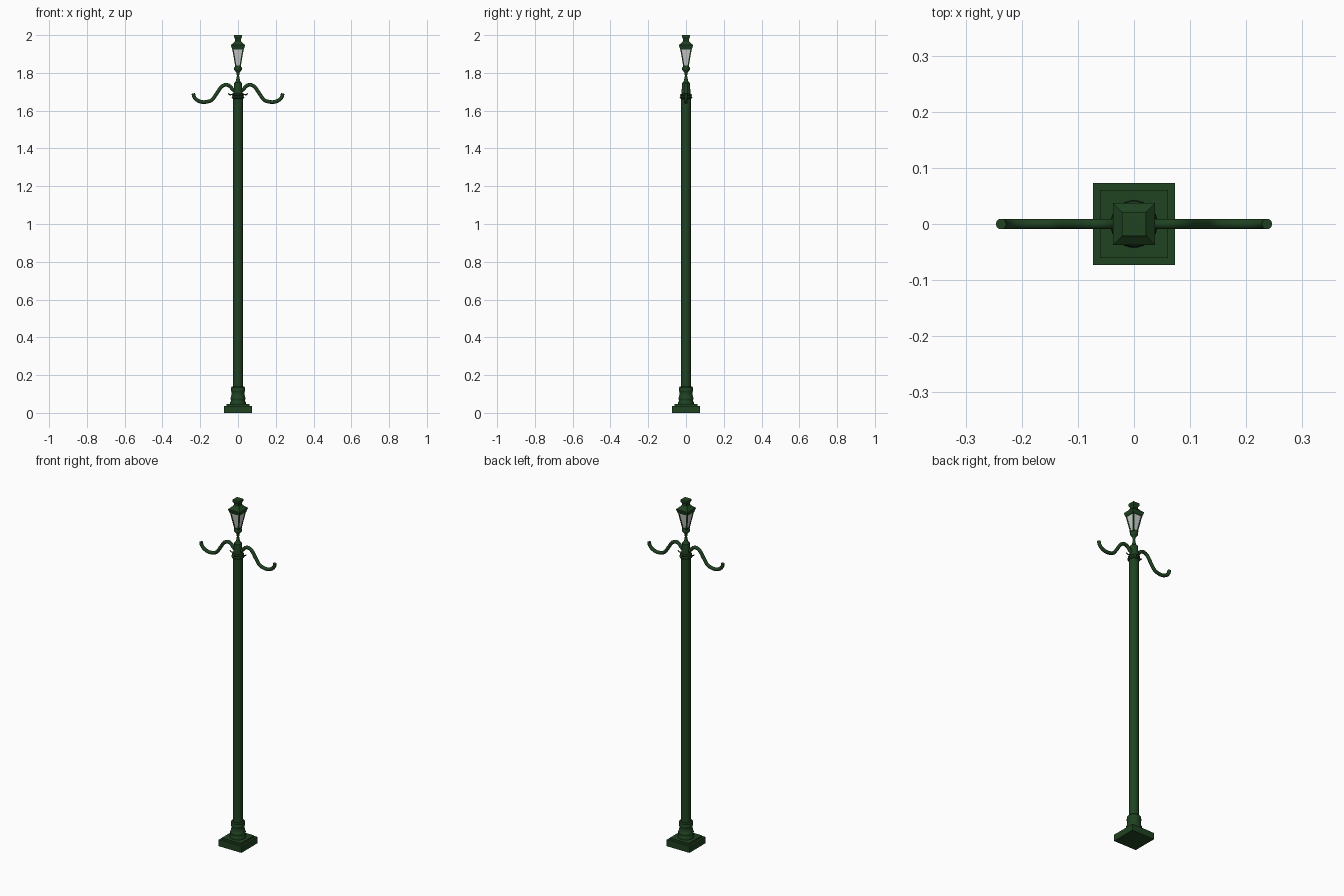
import bpy, bmesh, math
from mathutils import Vector

if "Cube" in bpy.data.objects:
    bpy.data.objects.remove(bpy.data.objects["Cube"])


def material(name, rgb):
    m = bpy.data.materials.new(name)
    m.diffuse_color = (*rgb, 1)
    m.use_nodes = True
    m.node_tree.nodes["Principled BSDF"].inputs["Base Color"].default_value = m.diffuse_color
    return m


GREEN = material("dark green paint", (0.014, 0.055, 0.015))
GLASS = material("pale glass", (0.62, 0.62, 0.62))


def finish(name, bm, mat, smooth):
    bmesh.ops.recalc_face_normals(bm, faces=bm.faces)
    me = bpy.data.meshes.new(name)
    bm.to_mesh(me)
    bm.free()
    me.materials.append(mat)
    ob = bpy.data.objects.new(name, me)
    bpy.context.collection.objects.link(ob)
    if smooth:
        bpy.ops.object.select_all(action='DESELECT')
        ob.select_set(True)
        bpy.context.view_layer.objects.active = ob
        bpy.ops.object.shade_smooth_by_angle(angle=math.radians(40))
    return ob


def stack(name, profile, sides=24, mat=GREEN):
    """Closed solid from (half width, height) rings; 4 sides gives square rings."""
    bm = bmesh.new()
    k, turn = (math.sqrt(2), math.pi / 4) if sides == 4 else (1, math.pi / sides)
    rings = [[bm.verts.new((r * k * math.cos(turn + math.tau * i / sides),
                            r * k * math.sin(turn + math.tau * i / sides), z))
              for i in range(sides)] for r, z in profile]
    for a, b in zip(rings, rings[1:]):
        for i in range(sides):
            j = (i + 1) % sides
            bm.faces.new((a[i], a[j], b[j], b[i]))
    bm.faces.new(rings[0])
    bm.faces.new(rings[-1])
    return finish(name, bm, mat, sides > 4)


def tube(name, points, radius, steps=8, sides=10):
    """Round tube along a smooth path in the xz plane."""
    p = [Vector((x, 0, z)) for x, z in points]
    p = [2 * p[0] - p[1]] + p + [2 * p[-1] - p[-2]]
    path = []
    for a, b, c, d in zip(p, p[1:], p[2:], p[3:]):
        for s in range(steps):
            t = s / steps
            path.append(0.5 * (2 * b + (c - a) * t + (2 * a - 5 * b + 4 * c - d) * t * t
                               + (3 * b - a - 3 * c + d) * t ** 3))
    path.append(p[-2])
    bm = bmesh.new()
    rings = []
    for i, q in enumerate(path):
        d = (path[min(i + 1, len(path) - 1)] - path[max(i - 1, 0)]).normalized()
        n = Vector((-d.z, 0, d.x))
        rings.append([bm.verts.new(q + radius * (n * math.cos(math.tau * j / sides)
                      + Vector((0, 1, 0)) * math.sin(math.tau * j / sides)))
                      for j in range(sides)])
    for a, b in zip(rings, rings[1:]):
        for i in range(sides):
            j = (i + 1) % sides
            bm.faces.new((a[i], a[j], b[j], b[i]))
    bm.faces.new(rings[0])
    bm.faces.new(rings[-1])
    return finish(name, bm, GREEN, True)


# Square plinth and moulded round foot
stack("plinth", [(0.073, 0), (0.073, 0.037)], 4)
stack("plinth_step", [(0.061, 0.037), (0.061, 0.047)], 4)
stack("column_foot", [(0.042, 0.047), (0.042, 0.056), (0.037, 0.064), (0.037, 0.068),
                      (0.041, 0.073), (0.041, 0.079), (0.037, 0.084), (0.035, 0.1),
                      (0.035, 0.112), (0.038, 0.116), (0.038, 0.122), (0.036, 0.126),
                      (0.037, 0.134), (0.033, 0.139), (0.025, 0.14)])

# Long shaft and collar
stack("column_shaft", [(0.0255, 0.12), (0.0255, 1.67)], 24)
stack("collar", [(0.025, 1.662), (0.033, 1.667), (0.034, 1.673), (0.029, 1.678),
                 (0.032, 1.683), (0.030, 1.687), (0.023, 1.69)])

# Head above the collar, tapering to the lantern stem
stack("column_head", [(0.023, 1.688), (0.024, 1.70), (0.021, 1.735), (0.02, 1.748),
                      (0.013, 1.753), (0.009, 1.768), (0.006, 1.785), (0.009, 1.803),
                      (0.016, 1.81), (0.021, 1.818), (0.021, 1.826), (0.015, 1.834),
                      (0.012, 1.838)])

# S-shaped arms and small curls under them
for side, s in (("left", -1), ("right", 1)):
    arm = [(0.012, 1.70), (0.03, 1.715), (0.045, 1.731), (0.066, 1.737), (0.09, 1.724),
           (0.112, 1.692), (0.135, 1.660), (0.16, 1.648), (0.19, 1.646),
           (0.217, 1.656), (0.232, 1.673), (0.237, 1.691)]
    tube(side + "_arm", [(x * s, z) for x, z in arm], 0.0096)
    curl = [(0.015, 1.695), (0.03, 1.687), (0.042, 1.684), (0.052, 1.691)]
    tube(side + "_curl", [(x * s, z) for x, z in curl], 0.003, 4, 6)

# Lantern glass with corner bars
LOW, HIGH, W0, W1 = 1.832, 1.93, 0.012, 0.029
stack("lantern_glass", [(W0, LOW), (W1, HIGH)], 4, GLASS)
for i, (sx, sy) in enumerate(((1, 1), (-1, 1), (-1, -1), (1, -1))):
    bm = bmesh.new()
    ends = []
    for w, z in ((W0, LOW), (W1, HIGH)):
        ends.append([bm.verts.new((sx * (w + a), sy * (w + b), z))
                     for a, b in ((0.002, 0.002), (-0.005, 0.002), (-0.005, -0.005), (0.002, -0.005))])
    for j in range(4):
        k = (j + 1) % 4
        bm.faces.new((ends[0][j], ends[0][k], ends[1][k], ends[1][j]))
    bm.faces.new(ends[0])
    bm.faces.new(ends[1])
    finish("lantern_bar_%d" % (i + 1), bm, GREEN, False)

# Lantern base, roof and flared cap
stack("lantern_base", [(0.011, 1.826), (0.016, 1.832), (0.016, 1.838)], 4)
stack("lantern_roof", [(0.031, 1.924), (0.037, 1.944), (0.037, 1.948), (0.024, 1.959),
                       (0.015, 1.970), (0.015, 1.978), (0.021, 1.990), (0.021, 2.0)], 4)
